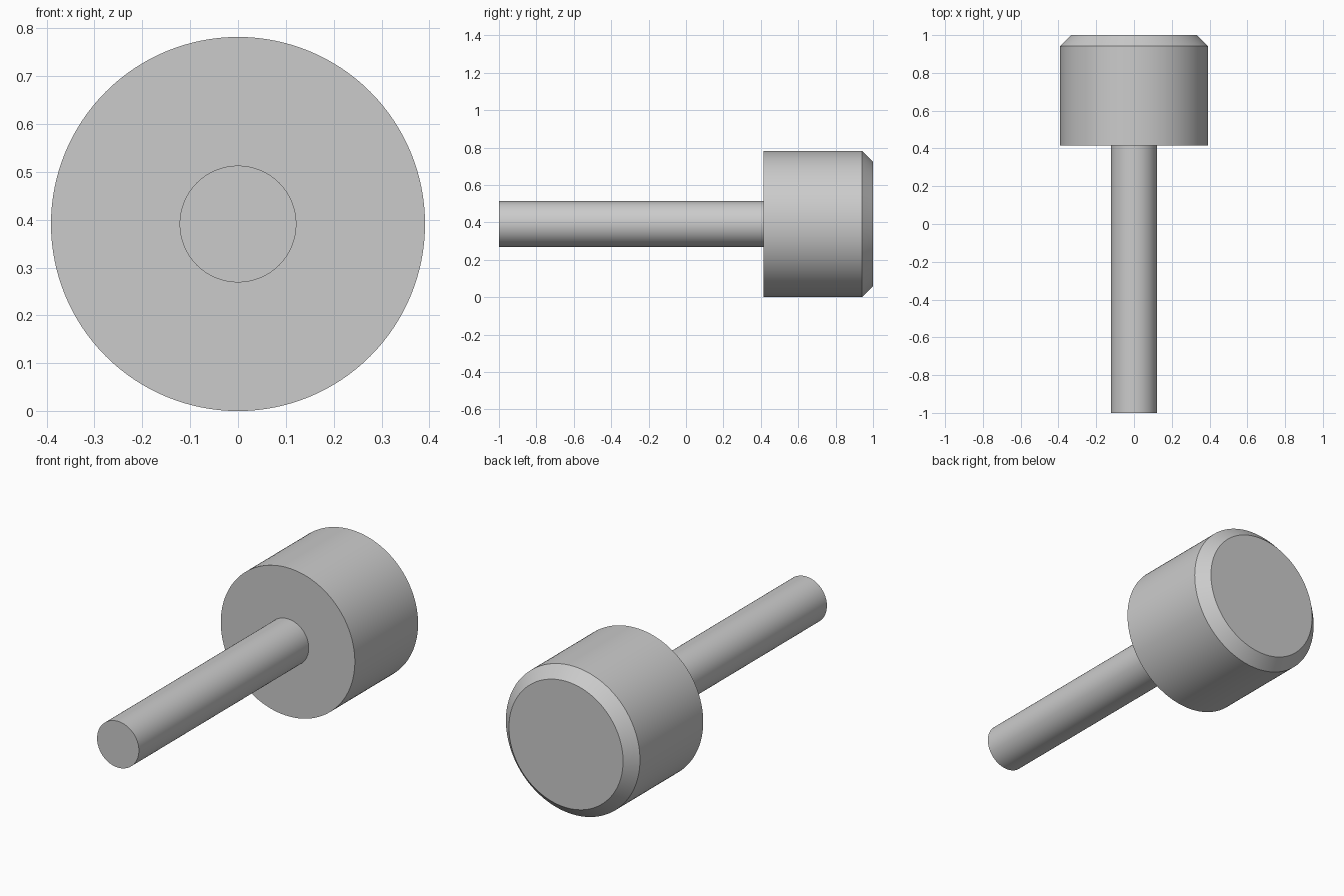
import bpy
import bmesh
from math import cos, sin, tau, radians

SEGMENTS = 128
AXIS_HEIGHT = 0.391

cube = bpy.data.objects.get("Cube")
if cube:
    bpy.data.objects.remove(cube, do_unlink=True)

# Single plain grey finish
grey = bpy.data.materials.new("plain grey")
grey.use_nodes = True
colour = (0.6, 0.6, 0.6, 1)
grey.diffuse_color = colour
grey.node_tree.nodes["Principled BSDF"].inputs["Base Color"].default_value = colour


def turned_part(name, profile):
    """Revolve (radius, y) points about the long axis, capping both ends."""
    bm = bmesh.new()
    rings = []
    for radius, y in profile:
        angles = [tau * i / SEGMENTS for i in range(SEGMENTS)]
        rings.append([bm.verts.new((radius * cos(a), y, radius * sin(a)))
                      for a in angles])
    for a, b in zip(rings, rings[1:]):
        for i in range(SEGMENTS):
            j = (i + 1) % SEGMENTS
            bm.faces.new((a[i], a[j], b[j], b[i]))
    bm.faces.new(rings[0])
    bm.faces.new(rings[-1])
    bmesh.ops.recalc_face_normals(bm, faces=bm.faces)
    mesh = bpy.data.meshes.new(name)
    bm.to_mesh(mesh)
    bm.free()
    mesh.materials.append(grey)
    obj = bpy.data.objects.new(name, mesh)
    obj.location.z = AXIS_HEIGHT
    bpy.context.collection.objects.link(obj)
    bpy.ops.object.select_all(action="DESELECT")
    obj.select_set(True)
    bpy.context.view_layer.objects.active = obj
    bpy.ops.object.shade_smooth_by_angle(angle=radians(30))
    return obj


# Slim shaft, ending flush inside the head's front face
turned_part("shaft", [(0.122, -1), (0.122, 0.42)])

# Thick head with a chamfered back rim
turned_part("head", [(0.391, 0.415), (0.391, 0.942), (0.333, 1)])
